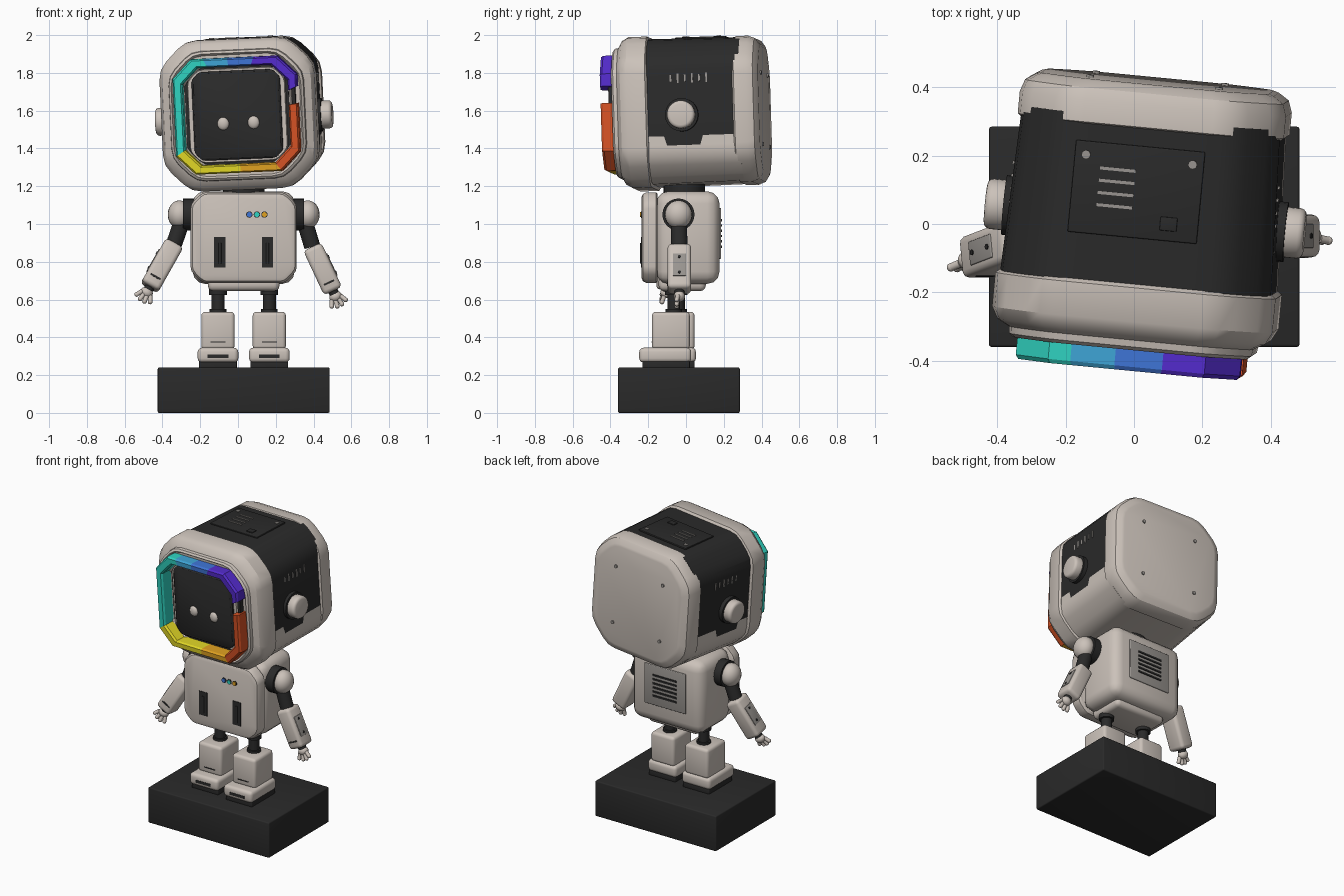
import bpy, bmesh
from math import radians
from mathutils import Matrix, Vector

if "Cube" in bpy.data.objects:
    bpy.data.objects.remove(bpy.data.objects["Cube"])


def material(name, r, g, b):
    m = bpy.data.materials.new(name)
    m.use_nodes = True
    m.diffuse_color = (r, g, b, 1)
    m.node_tree.nodes["Principled BSDF"].inputs["Base Color"].default_value = (r, g, b, 1)
    return m


CREAM = material("cream", .60, .54, .49)
DARK = material("charcoal", .023, .023, .023)
GREY = material("warm grey", .32, .30, .28)
TEAL = material("teal", .03, .66, .54)
SKY = material("sky blue", .05, .38, .68)
BLUE = material("blue", .05, .18, .68)
PURPLE = material("purple", .09, .025, .62)
ORANGE = material("orange red", .68, .085, .018)
AMBER = material("amber", .75, .36, .015)
YELLOW = material("yellow", .76, .68, .02)

MID = .03                                   # centre line of the figure
I4 = Matrix.Identity(4)
HEAD = (Matrix.Translation((MID, 0, 1.59)) @ Matrix.Rotation(radians(-5.5), 4, 'Z')
        @ Matrix.Rotation(radians(-2.5), 4, 'Y') @ Matrix.Rotation(radians(2), 4, 'X'))


def finish(name, bm, mats, frame=I4):
    bmesh.ops.recalc_face_normals(bm, faces=bm.faces)
    bm.transform(frame)
    mesh = bpy.data.meshes.new(name)
    bm.to_mesh(mesh)
    bm.free()
    for m in mats if isinstance(mats, list) else [mats]:
        mesh.materials.append(m)
    for p in mesh.polygons:
        p.use_smooth = True
    mesh.set_sharp_from_angle(angle=radians(32))
    ob = bpy.data.objects.new(name, mesh)
    bpy.context.collection.objects.link(ob)
    return ob


def box(name, size, at, mat, bevel=0, frame=I4):
    bm = bmesh.new()
    bmesh.ops.create_cube(bm, size=1)
    bm.transform(Matrix.Diagonal((*size, 1)))
    if bevel:
        bmesh.ops.bevel(bm, geom=bm.edges[:], offset=bevel, segments=3,
                        profile=.5, affect='EDGES', clamp_overlap=True)
    bm.transform(Matrix.Translation(at))
    return finish(name, bm, mat, frame)


def rod(name, a, b, r, mat, r2=None, frame=I4, sides=24, bevel=0):
    a, b = Vector(a), Vector(b)
    bm = bmesh.new()
    bmesh.ops.create_cone(bm, cap_ends=True, segments=sides, radius1=r,
                          radius2=r if r2 is None else r2, depth=(b - a).length)
    if bevel:
        rims = [e for e in bm.edges if any(len(f.verts) > 4 for f in e.link_faces)]
        bmesh.ops.bevel(bm, geom=rims, offset=bevel, segments=3, profile=.5, affect='EDGES')
    turn = (b - a).to_track_quat('Z', 'Y').to_matrix().to_4x4()
    bm.transform(Matrix.Translation((a + b) / 2) @ turn)
    return finish(name, bm, mat, frame)


def ball(name, at, size, mat, frame=I4):
    bm = bmesh.new()
    bmesh.ops.create_uvsphere(bm, u_segments=20, v_segments=12, radius=1)
    bm.transform(Matrix.Translation(at) @ Matrix.Diagonal((*size, 1)))
    return finish(name, bm, mat, frame)


def section(w, h, c):
    """Chamfered rectangle with softened corners, in x and z."""
    quarter = [(w, h - c), (w - c, h)]
    pts = quarter + [(-x, z) for x, z in quarter[::-1]]
    pts += [(-x, -z) for x, z in pts]
    pts = [Vector(p) for p in pts]
    out = []
    for i, p in enumerate(pts):
        a = p + (pts[i - 1] - p).normalized() * c * .4
        b = p + (pts[(i + 1) % 8] - p).normalized() * c * .4
        out += [a, (a + b + 2 * p) / 4, b]
    return out


def bridge(bm, loops, closed):
    for a, b in zip(loops, loops[1:]):
        n = len(a)
        for i in range(n if closed else n - 1):
            j = (i + 1) % n
            bm.faces.new((a[i], a[j], b[j], b[i]))
    bm.faces.new(loops[0])
    bm.faces.new(loops[-1])


def loft(name, stations, chamfer, mat, frame=I4, raw=False):
    """Stations are (y, half width, half height)."""
    bm = bmesh.new()
    loops = []
    for y, w, h in stations:
        c = chamfer * w / stations[0][1]
        loops.append([bm.verts.new((p.x, y, p.y)) for p in section(w, h, c)])
    bridge(bm, loops, True)
    return bm if raw else finish(name, bm, mat, frame)


# Plinth
box("plinth", (.91, .645, .24), (MID, -.0375, .12), DARK, .008)

# Head: front shell with recessed face, middle casing, back shell
loft("head_front_shell", [(-.165, .40, .385), (-.175, .413, .40), (-.275, .413, .40),
     (-.31, .395, .38), (-.33, .36, .345), (-.35, .357, .342), (-.36, .345, .33),
     (-.345, .337, .32), (-.345, .29, .27), (-.325, .28, .26)], .14, CREAM, HEAD)
loft("head_back_shell", [(.285, .38, .37), (.295, .392, .387), (.36, .392, .387),
     (.395, .38, .373), (.415, .35, .345), (.42, .335, .33)], .14, CREAM, HEAD)

casing = loft("", [(-.2, .40, .385), (.32, .38, .38)], .13, None, raw=True)
cuts = [((0, 0, -.14), (0, 0, 1)), ((0, 0, -.19), (0, 0, 1)),
        ((0, -.08, -.15), (0, 1, .3)), ((0, .12, -.15), (0, 1, -.3))]
for co, no in cuts:
    bmesh.ops.bisect_plane(casing, geom=casing.verts[:] + casing.edges[:] + casing.faces[:],
                           plane_co=co, plane_no=no)
for f in casing.faces:
    c = f.calc_center_median()
    notch = c.z > -.19 and -.08 < c.y < .12
    f.material_index = 0 if c.z > -.14 or notch else 1
finish("head_casing", casing, [DARK, CREAM], HEAD)

# Face: bezel, screen and eyes
loft("face_groove", [(-.32, .276, .262), (-.332, .276, .262)], .07, DARK, HEAD)
loft("face_bezel", [(-.325, .262, .25), (-.35, .257, .245)], .06, CREAM, HEAD)
loft("face_screen", [(-.34, .235, .235), (-.362, .235, .235), (-.37, .225, .225)], .04, DARK, HEAD)
for s in (-1, 1):
    ball("eye", (.005 + s * .081, -.372, -.043), (.031, .018, .034), CREAM, HEAD)

# Coloured light ring, one solid arc for each colour
W, H, C = .33, .305, .1
PROFILE = [(1, -.335), (1, -.41), (.975, -.422), (.875, -.422), (.85, -.41), (.85, -.335)]
ARCS = [("teal", TEAL, [(-W, C - H), (-W, H - C), (C - W, H), (-.165, H)]),
        ("sky", SKY, [(-.165, H), (-.035, H)]),
        ("blue", BLUE, [(-.035, H), (.105, H)]),
        ("purple", PURPLE, [(.105, H), (W - C, H), (W, H - C), (W, .14)]),
        ("orange", ORANGE, [(W, .05), (W, C - H), (W - C, -H)]),
        ("amber", AMBER, [(W - C, -H), (.01, -H)]),
        ("yellow", YELLOW, [(.01, -H), (C - W, -H), (-W, C - H)])]
for label, mat, path in ARCS:
    bm = bmesh.new()
    bridge(bm, [[bm.verts.new((x * k, y, z * k)) for k, y in PROFILE] for x, z in path], True)
    finish("light_ring_" + label, bm, mat, HEAD)
box("light_ring_link", (.02, .03, .12), (.305, -.365, .095), DARK, 0, HEAD)

# Ears and side vents
for s in (-1, 1):
    rod("ear_base", (s * .37, .015, -.03), (s * .415, .015, -.03), .088, DARK, frame=HEAD)
    rod("ear_cap", (s * .40, .015, -.03), (s * .47, .015, -.03), .074, CREAM,
        frame=HEAD, sides=32, bevel=.018)
    for i in range(6):
        box("side_vent", (.006, .009, .05 if i % 2 else .035),
            (s * .391, -.04 + i * .038, .165), GREY, 0, HEAD)
    for t in (-1, 1):
        rod("back_screw", (s * .19, .41, t * .19), (s * .19, .427, t * .19), .011, GREY, frame=HEAD)

# Hatch on top of the head
box("top_hatch", (.38, .27, .012), (-.015, .105, .385), DARK, .004, HEAD)
for i in range(4):
    box("hatch_slat", (.105, .009, .006), (-.075, .165 - i * .036, .392), GREY, 0, HEAD)
for s in (-1, 1):
    rod("hatch_screw", (s * .157 - .015, .2, .385), (s * .157 - .015, .2, .396), .013, GREY, frame=HEAD)
box("hatch_latch", (.05, .04, .008), (.088, .02, .393), DARK, .003, HEAD)

# Neck, torso and hips
rod("neck", (MID, -.01, 1.14), (MID, -.01, 1.25), .11, DARK)
TORSO = Matrix.Translation((MID, 0, .928))
box("torso", (.54, .335, .49), (0, .01, 0), CREAM, .065, TORSO)
loft("chest_panel", [(-.15, .27, .23), (-.158, .281, .24), (-.21, .281, .24),
     (-.228, .272, .231), (-.235, .255, .215)], .06, CREAM, TORSO)
box("hips", (.38, .25, .08), (MID, -.02, .685), CREAM, .03)
for x, mat in ((.06, BLUE), (.1, TEAL), (.14, AMBER)):
    rod("chest_light_rim", (x, -.23, 1.05), (x, -.238, 1.05), .017, DARK)
    rod("chest_light", (x, -.23, 1.05), (x, -.243, 1.05), .013, mat)
for s in (-1, 1):
    box("chest_slot", (.06, .006, .16), (MID + s * .126, -.235, .85), DARK)
    rod("slot_bar", (MID + s * .126, -.236, .79), (MID + s * .126, -.236, .9), .008, DARK)
box("back_panel", (.31, .016, .27), (MID, .178, .95), GREY, .005)
for i in range(6):
    box("back_vent", (.18, .008, .012), (MID, .187, 1.02 - i * .028), DARK)

# Arms: elbow and wrist points differ a little from side to side
ARMS = [("right", -1, (-.338, -.05, .895), (-.468, -.10, .665)),
        ("left", 1, (.393, -.035, .88), (.503, -.035, .645))]
for side, s, elbow, wrist in ARMS:
    shoulder = Vector((MID + s * .34, -.04, 1.05))
    rod(side + "_shoulder_joint", (MID + s * .25, -.04, 1.05), (MID + s * .32, -.04, 1.05), .085, DARK)
    ball(side + "_shoulder", shoulder, (.062, .072, .075), CREAM)
    rod(side + "_upper_arm", (MID + s * .297, -.04, 1.1), elbow, .043, DARK)
    a, b = Vector(elbow), Vector(wrist)
    z = (a - b).normalized()
    x = Vector((0, 1, 0)).cross(z).normalized()
    y = z.cross(x)
    frame = Matrix((x, y, z)).transposed().to_4x4()
    frame.translation = (a + b) / 2
    box(side + "_forearm", (.105, .125, (a - b).length), (0, 0, 0), CREAM, .022, frame)
    box(side + "_forearm_plate", (.008, .07, .13), (s * .053, 0, 0), GREY, .003, frame)
    for t in (-1, 1):
        rod("plate_screw", (s * .05, 0, t * .045), (s * .06, 0, t * .045), .008, DARK, frame=frame)
    box("forearm_slit", (.06, .006, .01), (0, -.062, -.08), DARK, 0, frame)
    # Hand hangs off the end of the forearm
    tip = -(a - b).length / 2
    rod(side + "_wrist", (0, 0, tip + .01), (0, 0, tip - .02), .026, DARK, frame=frame)
    ball(side + "_palm", (0, 0, tip - .032), (.034, .03, .028), CREAM, frame)
    for i in range(4):
        k = i - 1.5
        root = Vector((k * .017, -.008, tip - .04))
        end = Vector((k * .027, -.014, tip - .088 + abs(k) * .012))
        rod(side + "_finger", root, end, .012, CREAM, frame=frame, sides=12)
        ball("fingertip", end, (.0125, .0125, .0125), CREAM, frame)

# Legs and feet
for side, s, back in (("right", -1, .025), ("left", 1, 0)):
    x = MID + s * .136
    leg = Matrix.Translation((x, back, 0))
    rod(side + "_leg", (0, -.065, .5), (0, -.065, .67), .034, DARK, frame=leg)
    rod("hip_collar", (0, -.065, .625), (0, -.065, .66), .047, DARK, frame=leg)
    rod("ankle_collar", (0, -.065, .52), (0, -.065, .55), .044, DARK, frame=leg)
    box(side + "_shin", (.176, .2, .2), (0, -.08, .435), CREAM, .02, leg)
    box("shin_slit", (.08, .004, .006), (0, -.181, .375), DARK, 0, leg)
    box(side + "_foot", (.215, .275, .078), (0, -.11, .306), CREAM, .022, leg)
    box("toe_slot", (.11, .006, .018), (0, -.247, .3), DARK, 0, leg)
    box(side + "_sole", (.2, .25, .04), (0, -.105, .256), DARK, .006, leg)
